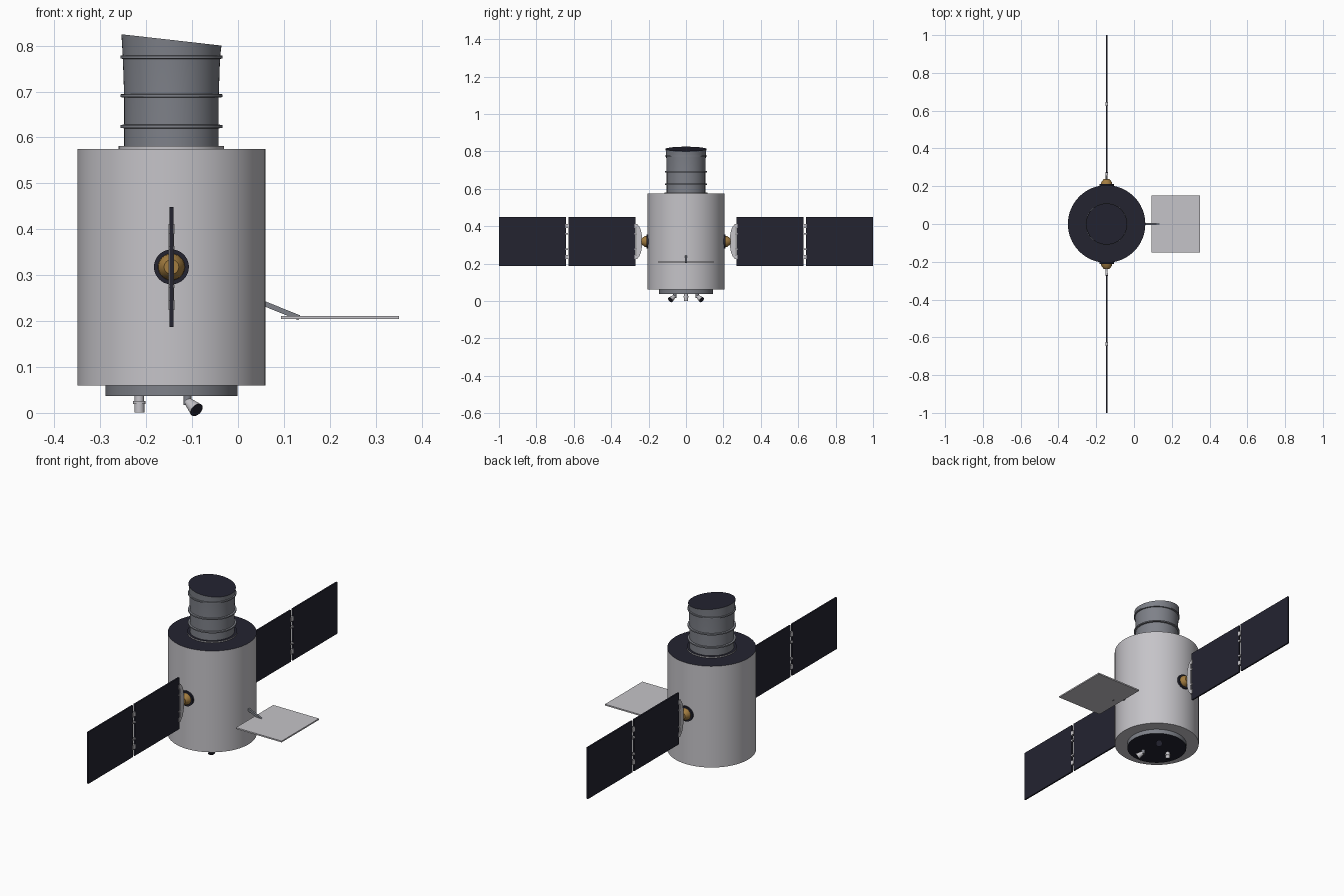
import bpy, bmesh, math
from mathutils import Vector, Matrix

cube = bpy.data.objects.get("Cube")
if cube:
    bpy.data.objects.remove(cube, do_unlink=True)

CX = -0.145      # axis of the main body
ARM_Z = 0.318    # height of the solar wings


def material(name, r, g, b):
    m = bpy.data.materials.new(name)
    m.use_nodes = True
    m.diffuse_color = (r, g, b, 1)
    m.node_tree.nodes["Principled BSDF"].inputs["Base Color"].default_value = (r, g, b, 1)
    return m


LIGHT = material("light_grey", 0.56, 0.55, 0.58)
GREY = material("mid_grey", 0.21, 0.22, 0.25)
DARK = material("dark_navy", 0.017, 0.017, 0.03)
GOLD = material("gold_foil", 0.36, 0.2, 0.05)


def finish(name, bm, mats, smooth=True):
    bmesh.ops.recalc_face_normals(bm, faces=bm.faces)
    me = bpy.data.meshes.new(name)
    bm.to_mesh(me)
    bm.free()
    ob = bpy.data.objects.new(name, me)
    bpy.context.collection.objects.link(ob)
    for m in mats:
        me.materials.append(m)
    if smooth:
        bpy.ops.object.select_all(action='DESELECT')
        ob.select_set(True)
        bpy.context.view_layer.objects.active = ob
        bpy.ops.object.shade_smooth_by_angle(angle=math.radians(35))
    return ob


def lathe(name, profile, mats, origin, axis=(0, 0, 1), sides=64, cap=None, shear=None):
    """Turn (radius, height) points around an axis; cap 'top'/'bottom' takes the second material."""
    bm = bmesh.new()
    rings = []
    for r, h in profile:
        rings.append([bm.verts.new((r * math.cos(2 * math.pi * i / sides),
                                    r * math.sin(2 * math.pi * i / sides), h))
                      for i in range(sides)])
    for a, b in zip(rings, rings[1:]):
        for i in range(sides):
            j = (i + 1) % sides
            bm.faces.new((a[i], a[j], b[j], b[i]))
    ends = {"bottom": bm.faces.new(rings[0][::-1]), "top": bm.faces.new(rings[-1])}
    if cap:
        ends[cap].material_index = 1
    if shear:
        for v in rings[-1]:
            v.co.z += shear * v.co.x
    turn = Vector((0, 0, 1)).rotation_difference(Vector(axis)).to_matrix().to_4x4()
    bm.transform(Matrix.Translation(origin) @ turn)
    return finish(name, bm, mats)


def box(name, centre, size, mat, tilt=0):
    bm = bmesh.new()
    bmesh.ops.create_cube(bm, size=1)
    bm.transform(Matrix.Translation(centre) @ Matrix.Rotation(tilt, 4, 'Y')
                 @ Matrix.Diagonal((*size, 1)))
    return finish(name, bm, [mat], smooth=False)


# Main body and its base
axis = (CX, 0, 0)
lathe("main_body", [(0.205, 0.06), (0.205, 0.575)], [LIGHT, DARK], axis, cap="top")
lathe("base_ring", [(0.144, 0.037), (0.144, 0.06)], [GREY, DARK], axis, cap="bottom")

# Telescope tube with a slanted end
lathe("tube_flange", [(0.115, 0.575), (0.115, 0.581)], [LIGHT, DARK], axis, cap="top")
lathe("telescope_tube", [(0.103, 0.581), (0.103, 0.69), (0.106, 0.776), (0.109, 0.8125)],
      [GREY, DARK], axis, cap="top", shear=-0.113)
for i, z in enumerate((0.624, 0.691, 0.775)):
    lathe(f"tube_band_{i + 1}", [(0.104, z - 0.004), (0.1115, z - 0.003),
                                (0.1115, z + 0.003), (0.104, z + 0.004)], [GREY], axis)

# Nozzles under the base
for i, angle in enumerate((60, 180, 300)):
    out = Vector((math.cos(math.radians(angle)), math.sin(math.radians(angle)), 0))
    mount = Vector((CX, 0, 0.03)) + out * 0.07
    if angle == 180:
        lathe("rear_nozzle", [(0.011, 0), (0.011, 0.018), (0.014, 0.018),
                              (0.014, 0.025), (0.010, 0.025), (0.010, 0.04)],
              [LIGHT, DARK], (mount.x, mount.y, 0.001), sides=24, cap="bottom")
        continue
    lathe(f"nozzle_mount_{i}", [(0.009, 0), (0.009, 0.023)], [GREY],
          mount - Vector((0, 0, 0.013)), sides=20)
    lathe(f"side_nozzle_{i}", [(0.008, 0), (0.011, 0.012), (0.016, 0.036)],
          [LIGHT, DARK], mount - Vector((0, 0, 0.004)),
          axis=(out + Vector((0.25, 0, -0.75))).normalized(), sides=24, cap="top")

# Antenna plate and strut
box("antenna_plate", (0.222, 0, 0.208), (0.257, 0.3, 0.007), LIGHT)
box("antenna_strut", (0.092, 0, 0.224), (0.09, 0.01, 0.011), GREY, tilt=math.radians(22))


def yoke(name, side):
    """Flat bowed bracket that carries the inner panel."""
    bm = bmesh.new()
    outline = []
    for i in range(17):
        t = math.pi * i / 16
        outline.append((0.264 - 0.03 * math.sin(t), ARM_Z - 0.09 * math.cos(t)))
    face = bm.faces.new([bm.verts.new((CX - 0.006, side * y, z)) for y, z in outline])
    new = bmesh.ops.extrude_face_region(bm, geom=[face])["geom"]
    bmesh.ops.translate(bm, vec=(0.012, 0, 0),
                        verts=[v for v in new if isinstance(v, bmesh.types.BMVert)])
    return finish(name, bm, [LIGHT])


# Solar wings, one on each side
for side, label in ((-1, "front"), (1, "back")):
    hub = (CX, 0, ARM_Z)
    out = (0, side, 0)
    lathe(f"{label}_hub_ring", [(0.038, 0.195), (0.038, 0.212)], [DARK], hub, out, 40)
    lathe(f"{label}_hub_cone", [(0.030, 0.205), (0.028, 0.222), (0.016, 0.237)],
          [GOLD], hub, out, 40)
    yoke(f"{label}_yoke", side)
    for part, start, end in (("inner", 0.27, 0.628), ("outer", 0.642, 1.0)):
        box(f"{label}_{part}_panel", (CX, side * (start + end) / 2, ARM_Z),
            (0.008, end - start, 0.262), DARK)
    for k, (dz, h) in enumerate(((0.083, 0.022), (0.042, 0.008),
                                 (-0.042, 0.008), (-0.083, 0.022))):
        box(f"{label}_fold_hinge_{k + 1}", (CX, side * 0.635, ARM_Z + dz),
            (0.013, 0.02, h), LIGHT)
        box(f"{label}_root_hinge_{k + 1}", (CX, side * 0.267, ARM_Z + dz),
            (0.013, 0.016, h), LIGHT)
